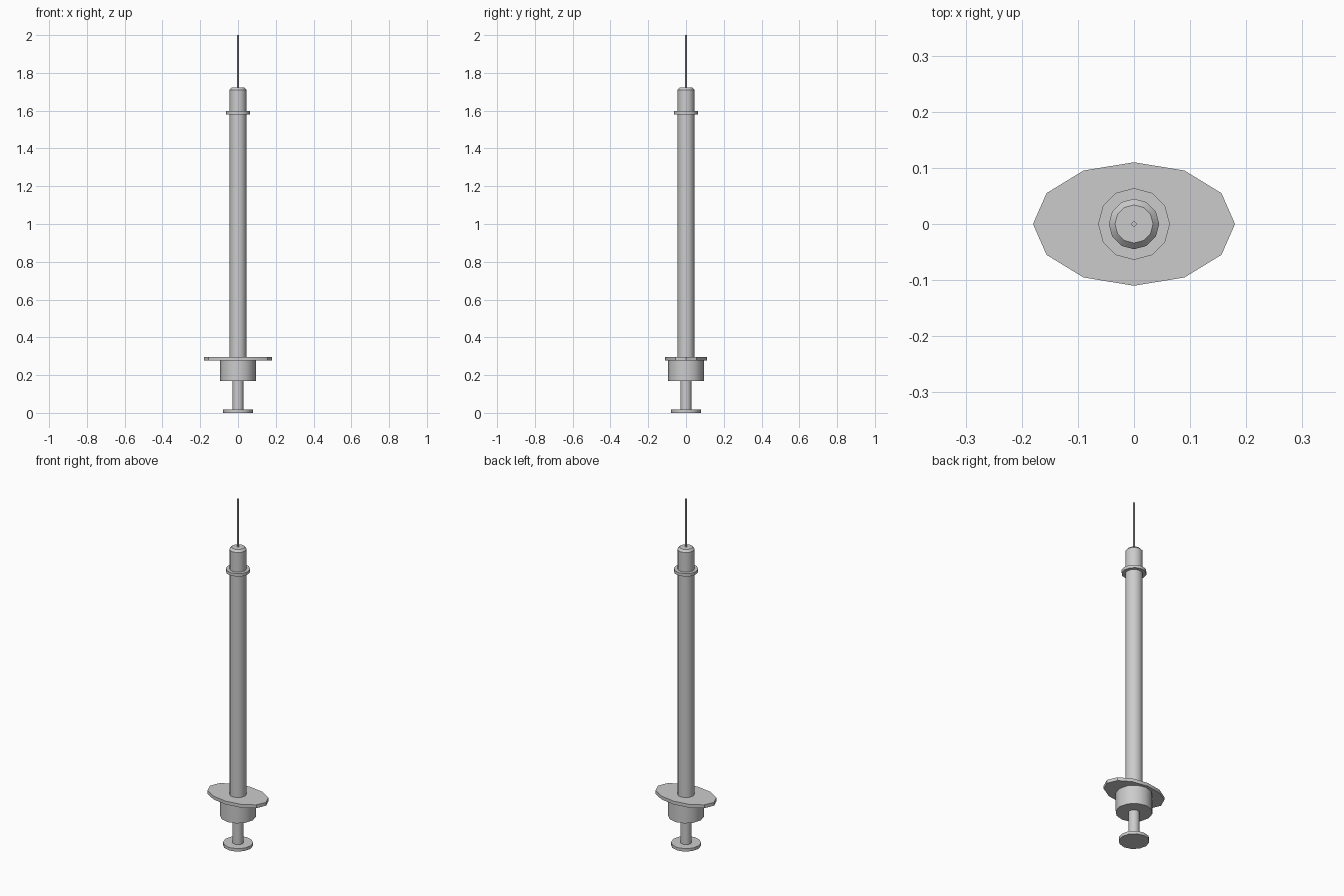
import bpy, bmesh, math

if "Cube" in bpy.data.objects:
    bpy.data.objects.remove(bpy.data.objects["Cube"])

SIDES = 12


def lathe(name, profile, sx=1.0, sy=1.0, sides=SIDES):
    """Closed turned part from (radius, z) points, bottom to top."""
    bm = bmesh.new()
    rings = []
    for r, z in profile:
        rings.append([bm.verts.new((r * sx * math.cos(2 * math.pi * i / sides),
                                    r * sy * math.sin(2 * math.pi * i / sides), z))
                      for i in range(sides)])
    for a, b in zip(rings, rings[1:]):
        for i in range(sides):
            j = (i + 1) % sides
            bm.faces.new((a[i], a[j], b[j], b[i]))
    bm.faces.new(rings[0][::-1])
    bm.faces.new(rings[-1])
    mesh = bpy.data.meshes.new(name)
    bm.to_mesh(mesh)
    bm.free()
    obj = bpy.data.objects.new(name, mesh)
    bpy.context.collection.objects.link(obj)
    bpy.ops.object.select_all(action='DESELECT')
    obj.select_set(True)
    bpy.context.view_layer.objects.active = obj
    bpy.ops.object.shade_smooth_by_angle(angle=math.radians(32))
    return obj


# Plunger: thumb disc and rod in one turned piece
lathe("plunger", [(0.079, 0), (0.079, 0.017), (0.029, 0.017), (0.029, 0.18)])

# Hub below the finger flange
lathe("barrel_hub", [(0.095, 0.17), (0.095, 0.28)])

# Oval finger flange
lathe("finger_flange", [(1, 0.277), (1, 0.296)], 0.18, 0.11)

# Barrel with collar ring and chamfered tip
lathe("barrel", [(0.045, 0.29), (0.045, 1.58), (0.064, 1.58), (0.064, 1.597),
                 (0.045, 1.597), (0.045, 1.71), (0.034, 1.722)])

# Needle
lathe("needle", [(0.0045, 1.71), (0.0045, 2.0)])
